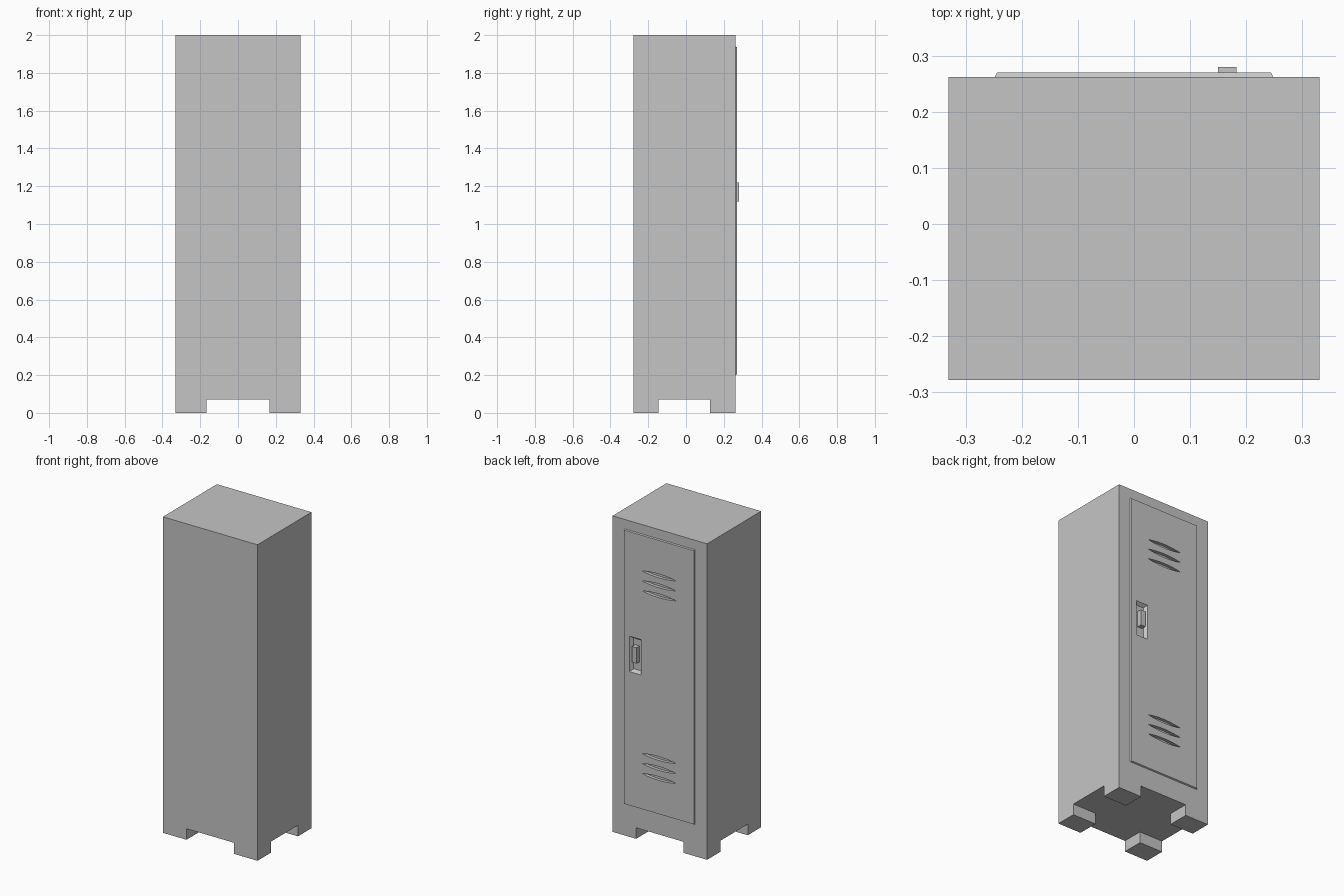
import bpy
import bmesh
import math
from mathutils import Vector

cube = bpy.data.objects.get("Cube")
if cube:
    bpy.data.objects.remove(cube, do_unlink=True)

metal = bpy.data.materials.new("grey_metal")
metal.use_nodes = True
GREY = (0.56, 0.56, 0.56, 1)
metal.diffuse_color = GREY
metal.node_tree.nodes["Principled BSDF"].inputs["Base Color"].default_value = GREY

BACK = 0.262      # cabinet face that carries the door
DOOR = 0.27       # outer face of the door
MID = 1.07        # height of the door centre


def finish(name, bm):
    bmesh.ops.recalc_face_normals(bm, faces=bm.faces)
    mesh = bpy.data.meshes.new(name)
    bm.to_mesh(mesh)
    bm.free()
    mesh.materials.append(metal)
    obj = bpy.data.objects.new(name, mesh)
    bpy.context.collection.objects.link(obj)
    return obj


def box(name, low, high, taper=0.0):
    """Box between two corners; its +y end is grown by taper."""
    low, high = Vector(low), Vector(high)
    centre, size = (low + high) / 2, high - low
    bm = bmesh.new()
    bmesh.ops.create_cube(bm, size=1)
    for v in bm.verts:
        grow = taper if v.co.y > 0 else 0
        v.co = Vector((centre.x + v.co.x * (size.x + 2 * grow),
                       centre.y + v.co.y * size.y,
                       centre.z + v.co.z * (size.z + 2 * grow)))
    return finish(name, bm)


def lens(name, z, half_width=0.12, half_height=0.012, steps=12):
    """Pointed oval prism along y, for a vent slot."""
    bm = bmesh.new()
    ring = []
    for side in (1, -1):
        for i in range(steps):
            t = side * (1 - 2 * i / steps)
            ring.append(bm.verts.new((half_width * t, BACK - 0.012,
                                      z + side * half_height * (1 - t * t))))
    face = bm.faces.new(ring)
    extruded = bmesh.ops.extrude_face_region(bm, geom=[face])["geom"]
    moved = [g for g in extruded if isinstance(g, bmesh.types.BMVert)]
    bmesh.ops.translate(bm, verts=moved, vec=(0, 0.04, 0))
    return finish(name, bm)


def cut(target, cutters):
    for cutter in cutters:
        mod = target.modifiers.new("cut", 'BOOLEAN')
        mod.operation = 'DIFFERENCE'
        mod.solver = 'EXACT'
        mod.object = cutter
        cutter.hide_render = True
        cutter.hide_set(True)
        bpy.context.view_layer.objects.active = target
        bpy.ops.object.modifier_apply(modifier=mod.name)


# Cabinet with four corner feet left by two crossing channels
cabinet = box("cabinet", (-0.331, -0.278, 0), (0.331, BACK, 2))
channels = [box("foot_channel_across", (-0.166, -0.4, -0.1), (0.166, 0.4, 0.07)),
            box("foot_channel_along", (-0.5, -0.145, -0.1), (0.5, 0.127, 0.07))]

# Raised door with a slightly sloped rim
door = box("door", (-0.248, BACK, 0.2), (0.248, DOOR, 1.94), taper=-0.004)

# Slots in two groups of three, mirrored about the door centre
slots = [lens("vent_cutter", MID + side * offset)
         for side in (1, -1) for offset in (0.515, 0.578, 0.641)]

# Latch pocket with sloped walls
pocket = box("latch_pocket_cutter", (0.14, BACK - 0.012, 1.065),
             (0.192, DOOR + 0.005, 1.26), taper=0.018)

cut(cabinet, channels + slots + [pocket])
cut(door, slots + [pocket])

# Latch handle standing in the pocket
box("latch_handle", (0.15, BACK - 0.012, 1.12), (0.183, 0.28, 1.22))

# Drop the cutting helpers once they are applied
for helper in channels + slots + [pocket]:
    bpy.data.objects.remove(helper, do_unlink=True)
